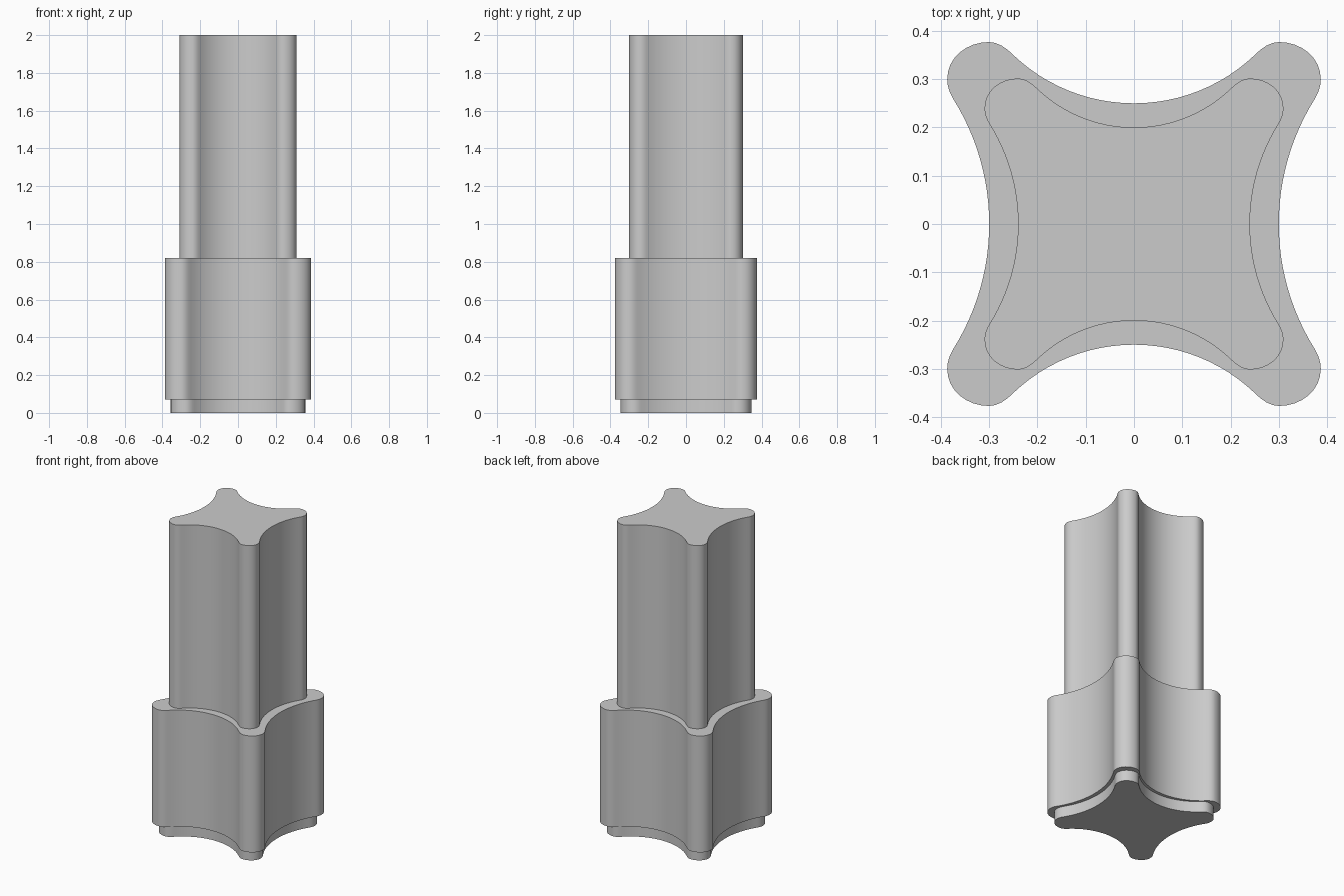
import bpy, bmesh, math
from mathutils import Vector
from mathutils.geometry import interpolate_bezier

if "Cube" in bpy.data.objects:
    bpy.data.objects.remove(bpy.data.objects["Cube"])


def concave_arc(depth, half, rise, steps):
    """Arc from its lowest point (0, depth) outward to (half, depth + rise)."""
    r = (half * half + rise * rise) / (2 * rise)
    end = math.asin(half / r)
    return [(r * math.sin(end * i / steps), depth + r - r * math.cos(end * i / steps))
            for i in range(steps + 1)]


def bezier(a, b, c, d, steps):
    pts = interpolate_bezier(*[Vector((x, y, 0)) for x, y in (a, b, c, d)], steps + 1)
    return [(p.x, p.y) for p in pts]


# Quarter outline, from the right side middle to the back middle
side = [(y, x) for x, y in concave_arc(0.30, 0.26, 0.075, 12)]
side_tip = bezier((0.375, 0.26), (0.384, 0.275), (0.387, 0.288), (0.387, 0.30), 4)
corner = bezier((0.387, 0.30), (0.387, 0.345), (0.347, 0.377), (0.30, 0.377), 8)
back_tip = bezier((0.30, 0.377), (0.283, 0.377), (0.265, 0.366), (0.25, 0.35), 4)
back = concave_arc(0.25, 0.25, 0.10, 12)[::-1]
quarter = side + side_tip[1:] + corner[1:] + back_tip[1:] + back[1:]

# Mirror into the full four-pointed outline
half = quarter + [(-x, y) for x, y in quarter[-2::-1]]
outline = half + [(x, -y) for x, y in half[-2:0:-1]]


def prism(name, scale, z0, z1):
    bm = bmesh.new()
    base = bm.faces.new([bm.verts.new((x * scale, y * scale, z0)) for x, y in outline])
    new = bmesh.ops.extrude_face_region(bm, geom=[base], use_keep_orig=True)["geom"]
    bmesh.ops.translate(bm, vec=(0, 0, z1 - z0),
                        verts=[v for v in new if isinstance(v, bmesh.types.BMVert)])
    bmesh.ops.recalc_face_normals(bm, faces=bm.faces)
    mesh = bpy.data.meshes.new(name)
    bm.to_mesh(mesh)
    bm.free()
    obj = bpy.data.objects.new(name, mesh)
    bpy.context.collection.objects.link(obj)
    bpy.ops.object.select_all(action="DESELECT")
    obj.select_set(True)
    bpy.context.view_layer.objects.active = obj
    bpy.ops.object.shade_smooth_by_angle(angle=math.radians(30))


# Stacked parts
prism("foot", 0.92, 0.0, 0.07)
prism("lower_body", 1.0, 0.07, 0.82)
prism("upper_shaft", 0.8, 0.82, 2.0)
